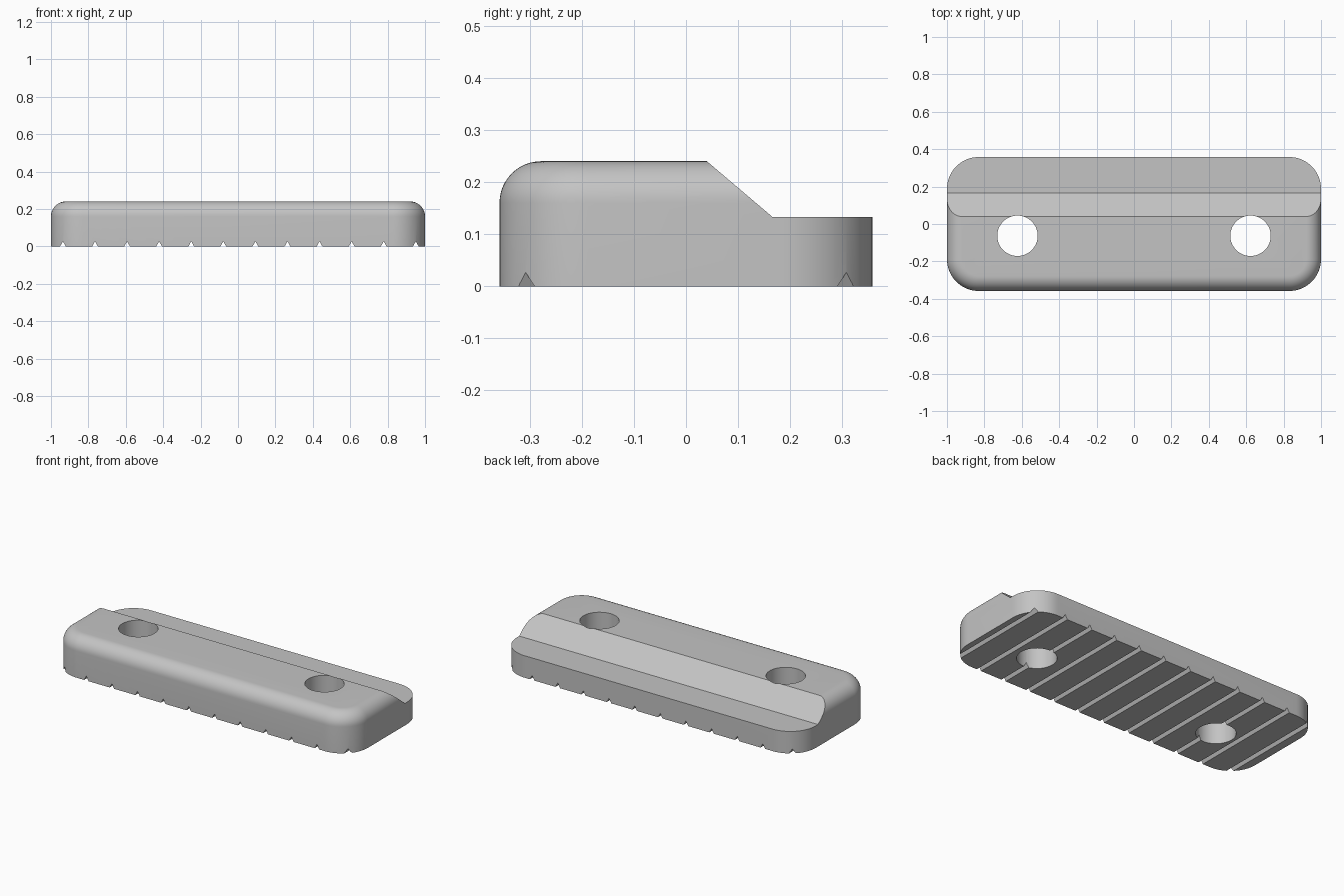
import bpy
import bmesh
from math import sin, cos, pi

if "Cube" in bpy.data.objects:
    bpy.data.objects.remove(bpy.data.objects["Cube"], do_unlink=True)

HALF_X, HALF_Y, HEIGHT = 1.0, 0.358, 0.24
CORNER, FILLET = 0.17, 0.08

grey = bpy.data.materials.new("plain grey")
grey.use_nodes = True
colour = (0.55, 0.55, 0.55, 1)
grey.diffuse_color = colour
grey.node_tree.nodes["Principled BSDF"].inputs["Base Color"].default_value = colour


def make_object(name, bm):
    bmesh.ops.recalc_face_normals(bm, faces=bm.faces)
    mesh = bpy.data.meshes.new(name)
    bm.to_mesh(mesh)
    bm.free()
    mesh.materials.append(grey)
    obj = bpy.data.objects.new(name, mesh)
    bpy.context.collection.objects.link(obj)
    return obj


def loft(bm, rings):
    """Skin a stack of matching rings and cap both ends."""
    rings = [[bm.verts.new(p) for p in ring] for ring in rings]
    n = len(rings[0])
    for a, b in zip(rings, rings[1:]):
        for i in range(n):
            j = (i + 1) % n
            bm.faces.new((a[i], a[j], b[j], b[i]))
    bm.faces.new(rings[0][::-1])
    bm.faces.new(rings[-1])


def rounded_ring(inset, z, steps=16):
    points = []
    for q, (sx, sy) in enumerate(((1, 1), (-1, 1), (-1, -1), (1, -1))):
        for i in range(steps + 1):
            a = (q + i / steps) * pi / 2
            points.append((sx * (HALF_X - CORNER) + (CORNER - inset) * cos(a),
                           sy * (HALF_Y - CORNER) + (CORNER - inset) * sin(a), z))
    return points


def cut(target, cutter):
    mod = target.modifiers.new("cut", 'BOOLEAN')
    mod.operation = 'DIFFERENCE'
    mod.solver = 'EXACT'
    mod.object = cutter
    bpy.context.view_layer.objects.active = target
    bpy.ops.object.modifier_apply(modifier=mod.name)
    bpy.data.objects.remove(cutter, do_unlink=True)


# Body: rounded block with a filleted top edge
bm = bmesh.new()
rings = [rounded_ring(0, 0)]
for i in range(13):
    a = i / 12 * pi / 2
    rings.append(rounded_ring(FILLET * (1 - cos(a)), HEIGHT - FILLET + FILLET * sin(a)))
loft(bm, rings)
body = make_object("clamp_block", bm)

# Sloped step along the back
bm = bmesh.new()
profile = [(0.04, HEIGHT), (0.166, 0.133), (0.5, 0.133), (0.5, 0.4), (-0.148, 0.4)]
loft(bm, [[(x, y, z) for y, z in profile] for x in (-1.2, 1.2)])
cut(body, make_object("step_cutter", bm))

# Two through holes
bm = bmesh.new()
for x in (-0.623, 0.623):
    circle = [(x + 0.108 * cos(i * pi / 32), -0.063 + 0.108 * sin(i * pi / 32)) for i in range(64)]
    loft(bm, [[(px, py, z) for px, py in circle] for z in (-0.1, 0.4)])
cut(body, make_object("hole_cutter", bm))

# Grip grooves across the underside
bm = bmesh.new()
for i in range(12):
    x = -0.936 + i * 0.1715
    vee = [(x - 0.03, -0.027), (x + 0.03, -0.027), (x, 0.027)]
    loft(bm, [[(px, y, z) for px, z in vee] for y in (-0.5, 0.5)])
cut(body, make_object("groove_cutter", bm))

# Smooth curved surfaces, sharp edges
bpy.ops.object.select_all(action='DESELECT')
body.select_set(True)
bpy.context.view_layer.objects.active = body
bpy.ops.object.shade_smooth_by_angle(angle=pi / 7)
